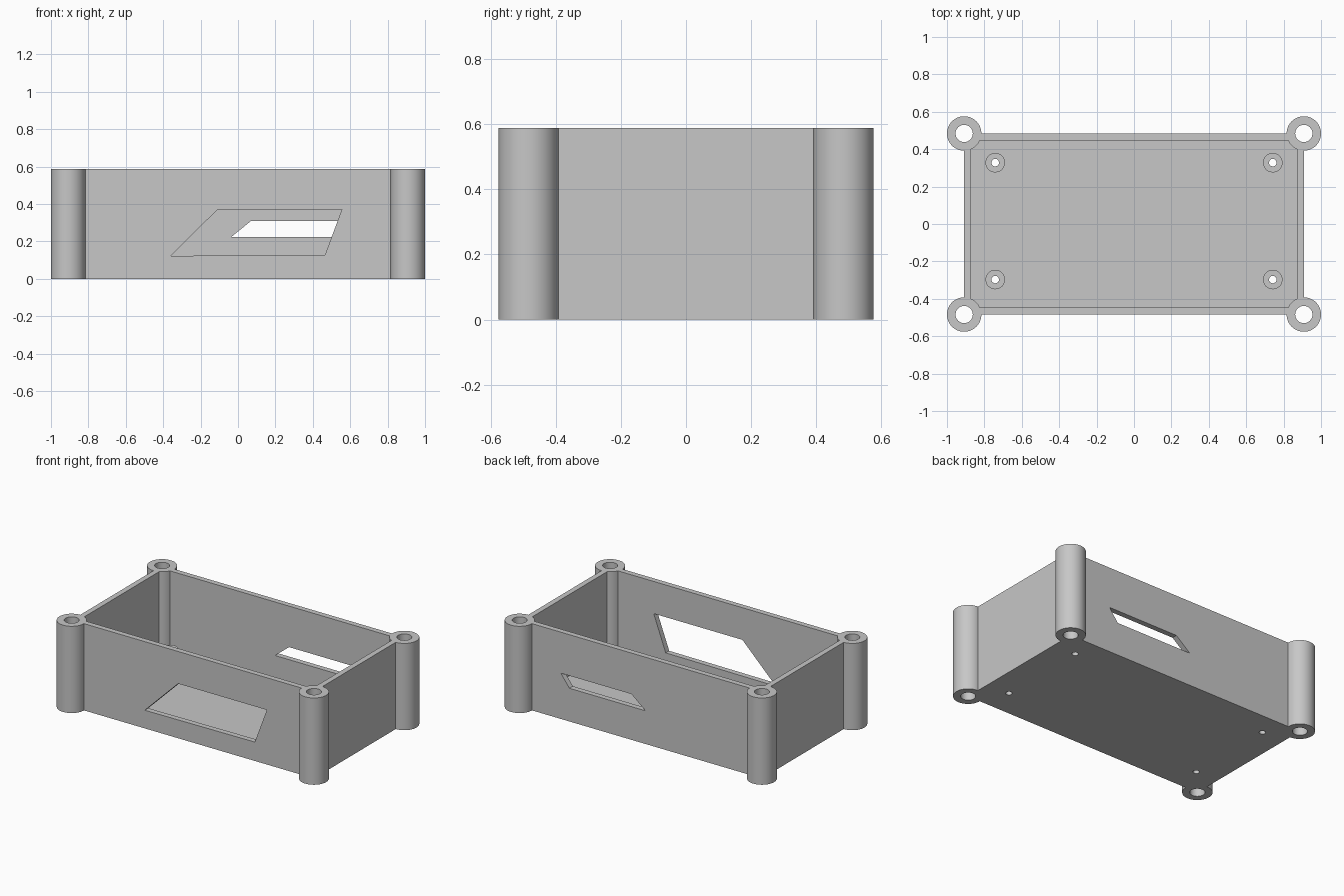
import bpy, bmesh, math

cube = bpy.data.objects.get("Cube")
if cube:
    bpy.data.objects.remove(cube, do_unlink=True)

HEIGHT, WALL, FLOOR = 0.588, 0.037, 0.037
POST_X, POST_Y, POST_R, POST_HOLE = 0.908, 0.484, 0.092, 0.046
PEG_R, PEG_HOLE, PEG_TOP = 0.052, 0.02, 0.13
SIDES = 64

grey = bpy.data.materials.new("plain grey")
grey.use_nodes = True
colour = (0.57, 0.57, 0.57, 1)
grey.diffuse_color = colour
grey.node_tree.nodes["Principled BSDF"].inputs["Base Color"].default_value = colour


def add_object(name, bm):
    bmesh.ops.recalc_face_normals(bm, faces=bm.faces)
    mesh = bpy.data.meshes.new(name)
    bm.to_mesh(mesh)
    bm.free()
    mesh.materials.append(grey)
    obj = bpy.data.objects.new(name, mesh)
    bpy.context.collection.objects.link(obj)
    return obj


def box(name, x, y, z0, z1):
    bm = bmesh.new()
    bmesh.ops.create_cube(bm, size=1)
    bmesh.ops.scale(bm, vec=(2 * x, 2 * y, z1 - z0), verts=bm.verts)
    bmesh.ops.translate(bm, vec=(0, 0, (z0 + z1) / 2), verts=bm.verts)
    return add_object(name, bm)


def rod(name, x, y, radius, z0, z1):
    bm = bmesh.new()
    bmesh.ops.create_cone(bm, cap_ends=True, segments=SIDES, radius1=radius,
                          radius2=radius, depth=z1 - z0)
    bmesh.ops.translate(bm, vec=(x, y, (z0 + z1) / 2), verts=bm.verts)
    return add_object(name, bm)


def tube(name, x, y, outer, inner, z0, z1):
    # Spin a closed rectangular section into a hollow cylinder
    bm = bmesh.new()
    section = [(inner, z0), (outer, z0), (outer, z1), (inner, z1)]
    rings = []
    for i in range(SIDES):
        a = math.tau * i / SIDES
        rings.append([bm.verts.new((x + r * math.cos(a), y + r * math.sin(a), z))
                      for r, z in section])
    for i, ring in enumerate(rings):
        after = rings[(i + 1) % SIDES]
        for j in range(4):
            k = (j + 1) % 4
            bm.faces.new((ring[j], after[j], after[k], ring[k]))
    obj = add_object(name, bm)
    bpy.ops.object.select_all(action="DESELECT")
    obj.select_set(True)
    bpy.context.view_layer.objects.active = obj
    bpy.ops.object.shade_smooth_by_angle(angle=math.radians(35))


def window(name, outline, y):
    # Extrude an outline through the wall at the given depth
    bm = bmesh.new()
    face = bm.faces.new([bm.verts.new((x, y - 0.1, z)) for x, z in outline])
    new = bmesh.ops.extrude_face_region(bm, geom=[face])["geom"]
    bmesh.ops.translate(bm, vec=(0, 0.2, 0),
                        verts=[v for v in new if isinstance(v, bmesh.types.BMVert)])
    return add_object(name, bm)


def cut(target, cutter):
    cutter.hide_render = True
    mod = target.modifiers.new("cut", "BOOLEAN")
    mod.operation, mod.solver, mod.object = "DIFFERENCE", "EXACT", cutter
    bpy.context.view_layer.objects.active = target
    bpy.ops.object.modifier_apply(modifier=mod.name)
    bpy.data.objects.remove(cutter, do_unlink=True)


# Open tray with floor and four walls
tray = box("tray", POST_X, POST_Y, 0, HEIGHT)
cut(tray, box("cavity", POST_X - WALL, POST_Y - WALL, FLOOR, HEIGHT + 0.1))

# Slanted openings in the front and back walls
cut(tray, window("front_window", [(-0.36, 0.123), (0.465, 0.128),
                                  (0.555, 0.37), (-0.11, 0.37)], -POST_Y))
cut(tray, window("back_window", [(-0.035, 0.225), (0.535, 0.225),
                                 (0.6, 0.31), (0.07, 0.31)], POST_Y))

for sx, side in ((-1, "right"), (1, "left")):
    for sy, end in ((-1, "front"), (1, "back")):
        # Hollow corner posts
        x, y = sx * POST_X, sy * POST_Y
        cut(tray, rod("post_cutter", x, y, POST_R - 0.003, -0.1, HEIGHT + 0.1))
        tube(f"corner_post_{end}_{side}", x, y, POST_R, POST_HOLE, 0, HEIGHT)

        # Mounting pegs on the floor, drilled through
        x, y = sx * 0.742, (0.328 if sy > 0 else -0.297)
        cut(tray, rod("peg_cutter", x, y, PEG_R - 0.003, FLOOR / 2, PEG_TOP))
        cut(tray, rod("hole_cutter", x, y, PEG_HOLE, -0.1, PEG_TOP))
        tube(f"mounting_peg_{end}_{side}", x, y, PEG_R, PEG_HOLE, FLOOR / 2, PEG_TOP)
